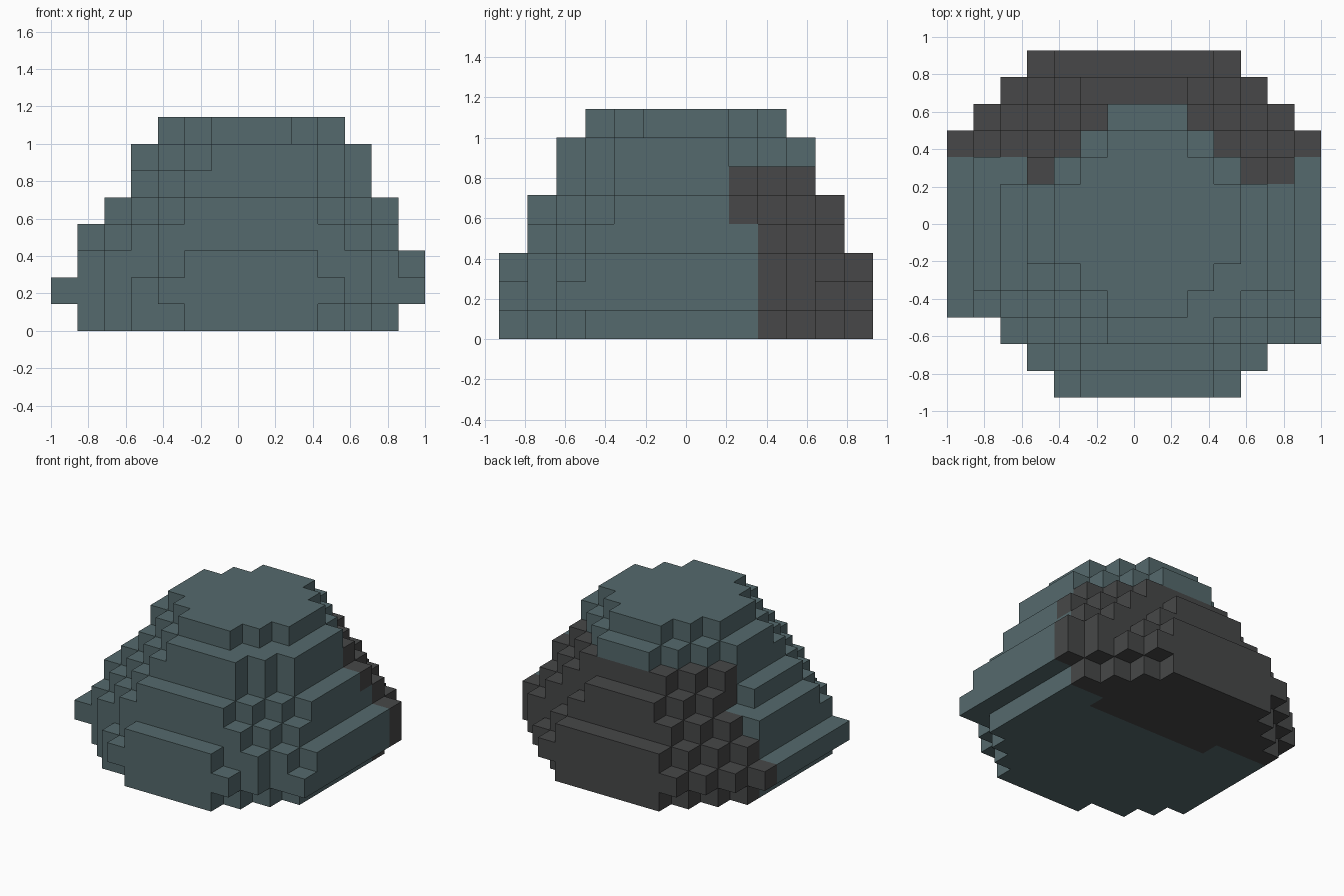
import bpy, bmesh
from mathutils import Vector

cube = bpy.data.objects.get("Cube")
if cube:
    bpy.data.objects.remove(cube, do_unlink=True)

U = 1 / 7                      # block size
NX, NY = 14, 13                # grid of blocks across and deep


def material(name, rgb):
    m = bpy.data.materials.new(name)
    m.use_nodes = True
    m.diffuse_color = (*rgb, 1)
    bsdf = next(n for n in m.node_tree.nodes if n.type == 'BSDF_PRINCIPLED')
    bsdf.inputs["Base Color"].default_value = (*rgb, 1)
    bsdf.inputs["Roughness"].default_value = 0.9
    return m


slate = material("slate_teal", (0.091, 0.144, 0.153))
charcoal = material("charcoal_grey", (0.063, 0.064, 0.065))

blocks = set()


def layer(level, inset, front, middle, back):
    """Fill one level. Spans are (first, last) block; front and back run inward from the edge."""
    count = NY - 2 * inset - len(front) - len(back)
    rows = front + [middle] * count + back[::-1]
    for j, (a, b) in enumerate(rows, inset):
        blocks.update((i, j, level) for i in range(a, b + 1))


# Stepped dome, from the ground up
layer(0, 0, [(5, 9), (3, 10), (2, 11)], (1, 12), [(4, 9), (3, 10), (2, 11)])
layer(1, 0, [(4, 10), (3, 11), (2, 13)], (0, 13), [(3, 10), (2, 11), (1, 12)])
layer(2, 0, [(5, 9), (4, 11), (2, 12)], (1, 13), [(4, 9), (3, 10), (2, 12)])
layer(3, 1, [(4, 10), (3, 11), (2, 12)], (1, 12), [(4, 9), (3, 11), (2, 12)])
layer(4, 1, [(5, 9), (4, 10), (3, 11)], (2, 12), [(5, 8), (4, 10), (3, 11), (3, 12)])
layer(5, 2, [(5, 9), (4, 10)], (3, 11), [(5, 9), (4, 10)])
layer(6, 2, [(6, 9), (5, 10), (4, 11)], (3, 11), [(6, 8), (5, 9), (4, 10)])
layer(7, 3, [(6, 8), (5, 9)], (4, 10), [(6, 8), (5, 9)])


def is_dark(i, j, k):
    """The lower back is charcoal; its edge steps forward higher up and under the base."""
    if k > 5:
        return False
    forward = k >= 4 or (k == 0 and 4 <= i <= 10)
    return j >= (8 if forward else 9)


# Outer skin: one square wherever a block meets open air
bm = bmesh.new()
corners = {}


def corner(p):
    key = tuple(round(c) for c in p)
    if key not in corners:
        x, y, z = key
        corners[key] = bm.verts.new(((x - NX / 2) * U, (y - NY / 2) * U, z * U))
    return corners[key]


for block in sorted(blocks):
    centre = Vector(block) + Vector((0.5, 0.5, 0.5))
    for axis in range(3):
        for sign in (-1, 1):
            n = Vector((0, 0, 0))
            n[axis] = sign
            if tuple(round(c) for c in Vector(block) + n) in blocks:
                continue
            s = Vector((0, 0, 0))
            s[(axis + 1) % 3] = 1
            t = n.cross(s)
            quad = [corner(centre + (n + s * a + t * b) / 2)
                    for a, b in ((-1, -1), (1, -1), (1, 1), (-1, 1))]
            bm.faces.new(quad).material_index = int(is_dark(*block))

mesh = bpy.data.meshes.new("stepped_dome")
bm.to_mesh(mesh)
bm.free()
mesh.materials.append(slate)
mesh.materials.append(charcoal)
dome = bpy.data.objects.new("stepped_dome", mesh)
bpy.context.scene.collection.objects.link(dome)
